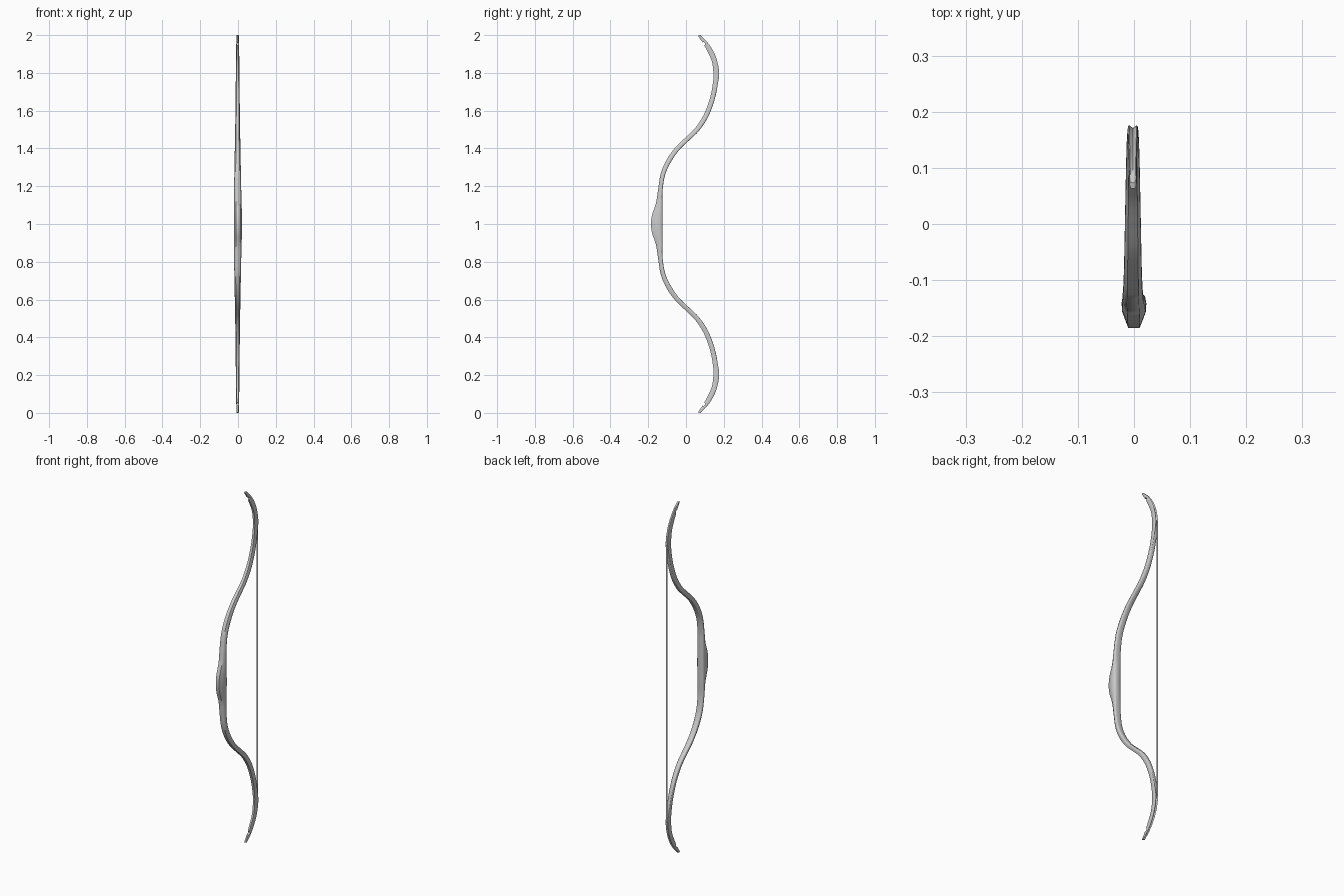
import bpy, bmesh, math
from mathutils import Vector

if "Cube" in bpy.data.objects:
    bpy.data.objects.remove(bpy.data.objects["Cube"])

# Upper half of the stave: front y, front z, back y, back z, half width
STATIONS = [
    (-.1855, 1.00, -.125, 1.00, .022),
    (-.179, 1.05, -.125, 1.05, .0215),
    (-.159, 1.11, -.125, 1.11, .020),
    (-.148, 1.18, -.124, 1.18, .019),
    (-.133, 1.27, -.110, 1.262, .0175),
    (-.100, 1.345, -.077, 1.333, .016),
    (-.052, 1.41, -.033, 1.395, .015),
    (.000, 1.46, .017, 1.443, .014),
    (.050, 1.51, .070, 1.495, .013),
    (.095, 1.58, .117, 1.567, .012),
    (.128, 1.67, .152, 1.66, .011),
    (.143, 1.75, .169, 1.745, .010),
    (.145, 1.80, .176, 1.80, .0095),
    (.137, 1.86, .163, 1.87, .009),
    (.115, 1.91, .140, 1.923, .008),
    (.090, 1.957, .110, 1.966, .007),
    (.063, 1.997, .075, 2.00, .006),
]


def flip(s):
    return (s[0], 2 - s[1], s[2], 2 - s[3], s[4])


def catmull(points, steps):
    """Smooth list of tuples passing through the given points."""
    v = [Vector(p) for p in points]
    v = [2 * v[0] - v[1]] + v + [2 * v[-1] - v[-2]]
    out = []
    for i in range(1, len(v) - 2):
        a, b, c, d = v[i - 1:i + 3]
        for k in range(steps):
            t = k / steps
            out.append(.5 * (2 * b + (c - a) * t + (2 * a - 5 * b + 4 * c - d) * t * t
                             + (3 * b - a - 3 * c + d) * t ** 3))
    out.append(v[-2])
    return out


def section(s):
    """Ring: narrow front, full sides, shallow string groove on the back near the tips."""
    yf, zf, yb, zb, w = s
    h = abs(zf - 1)
    groove = .16 * min(1, max(0, (h - .62) / .15))
    grip = max(0, 1 - h / .2)
    shift = -.002 * (1 - grip)          # limbs sit slightly left of the grip
    nose = .6 - .15 * grip
    half = [(nose, 0), (.5 * (nose + 1), .25), (.96, .48), (1, .72), (.9, .93), (.7, 1)]
    pts = [(x, u) for x, u in half] + [(0, 1 - groove)] + [(-x, u) for x, u in reversed(half)]
    return [Vector((x * w + shift, yf + (yb - yf) * u, zf + (zb - zf) * u)) for x, u in pts]


# Stave: one loft from lower tip to upper tip
rings = catmull([flip(s) for s in reversed(STATIONS[1:])] + STATIONS, 4)
bm = bmesh.new()
loops = [[bm.verts.new(p) for p in section(s)] for s in rings]
for a, b in zip(loops, loops[1:]):
    for i in range(len(a)):
        j = (i + 1) % len(a)
        bm.faces.new((a[i], a[j], b[j], b[i]))
bm.faces.new(loops[0])
bm.faces.new(loops[-1])
bmesh.ops.recalc_face_normals(bm, faces=bm.faces)
mesh = bpy.data.meshes.new("bow_stave")
bm.to_mesh(mesh)
bm.free()
stave = bpy.data.objects.new("bow_stave", mesh)
bpy.context.collection.objects.link(stave)

# String nocks cut into the front edge of both tips
for name, z in (("upper_nock_cutter", 1.953), ("lower_nock_cutter", .047)):
    bpy.ops.mesh.primitive_cylinder_add(vertices=12, radius=.01, depth=.06,
                                        location=(0, .092, z), rotation=(0, math.pi / 2, 0))
    cutter = bpy.context.object
    cutter.name = name
    cutter.hide_render = True
    cutter.hide_set(True)
    mod = stave.modifiers.new(name, 'BOOLEAN')
    mod.operation = 'DIFFERENCE'
    mod.solver = 'EXACT'
    mod.object = cutter

bpy.ops.object.select_all(action='DESELECT')
stave.select_set(True)
bpy.context.view_layer.objects.active = stave
bpy.ops.object.shade_smooth_by_angle(angle=math.radians(60))

# Bow string: a flat ribbon stretched between the limb bends
bpy.ops.mesh.primitive_plane_add(size=1, location=(-.002, .178, 1), rotation=(math.pi / 2, 0, 0))
string = bpy.context.object
string.name = "bow_string"
string.scale = (.01, 1.58, 1)
